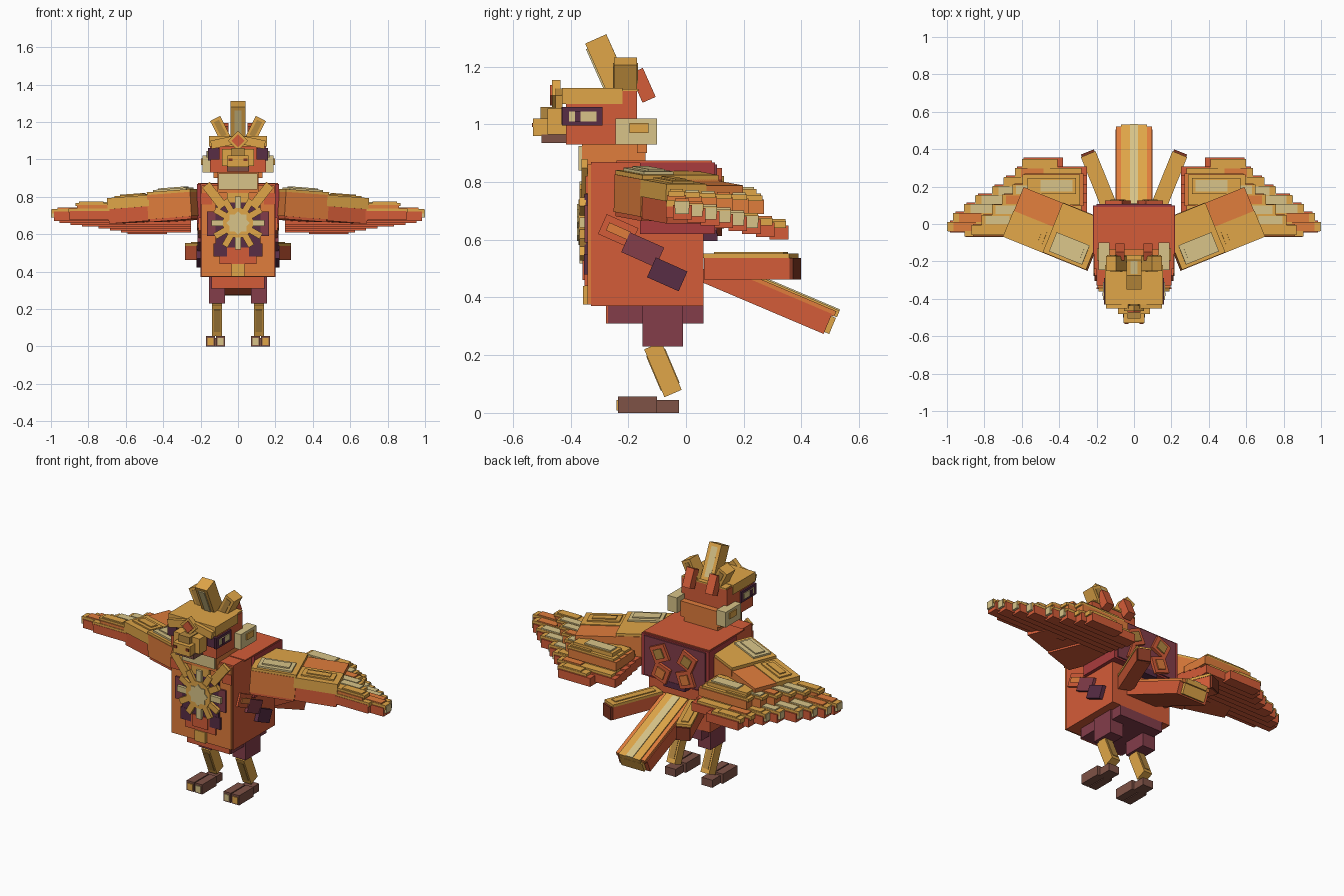
import bpy, math
from mathutils import Vector, Euler

if "Cube" in bpy.data.objects:
    bpy.data.objects.remove(bpy.data.objects["Cube"])

def lin(c):
    c /= 255
    return c / 12.92 if c < 0.04045 else ((c + 0.055) / 1.055) ** 2.4

COLOURS = {
    "red": (212, 92, 56), "orange": (224, 125, 60), "gold": (224, 166, 72),
    "cream": (216, 196, 136), "dark_gold": (180, 136, 64), "maroon": (170, 60, 61),
    "plum": (131, 61, 74), "dark_plum": (88, 45, 69), "brown": (126, 82, 70),
    "rust": (130, 55, 35)}
M = {}
for n, c in COLOURS.items():
    M[n] = bpy.data.materials.new(n)
    M[n].diffuse_color = (*[lin(v) for v in c], 1)

FACES = [(0, 1, 3, 2), (4, 6, 7, 5), (0, 4, 5, 1), (2, 3, 7, 6), (0, 2, 6, 4), (1, 5, 7, 3)]

def make(name, verts, mat):
    me = bpy.data.meshes.new(name)
    me.from_pydata(verts, [], FACES)
    me.materials.append(M[mat])
    bpy.context.collection.objects.link(bpy.data.objects.new(name, me))

def block(name, centre, size, mat, rot=(0, 0, 0), mirror=False, off=(0, 0, 0)):
    """Box turned by degrees; off shifts it along its own turned axes."""
    r = Euler([math.radians(a) for a in rot]).to_matrix()
    vs = [Vector(centre) + r @ (Vector((x * size[0] / 2, y * size[1] / 2, z * size[2] / 2)) + Vector(off))
          for x in (-1, 1) for y in (-1, 1) for z in (-1, 1)]
    if not mirror:
        make(name, vs, mat)
        return
    make(name + "_right", vs, mat)
    # mirrored corners, reordered so the faces still point outwards
    ms = [Vector((-v.x, v.y, v.z)) for v in vs]
    make(name + "_left", ms[4:] + ms[:4], mat)

def span(name, x, y, z, mat, mirror=False):
    """Upright box from its limits on each axis."""
    block(name, [(a[0] + a[1]) / 2 for a in (x, y, z)], [a[1] - a[0] for a in (x, y, z)], mat, mirror=mirror)

# Body
span("body", (-.2, .2), (-.33, .06), (.37, .87), "red")
span("chest_panel", (-.195, .195), (-.342, -.33), (.375, .86), "orange")
span("shoulder_block", (-.22, .22), (-.16, .1), (.62, .868), "maroon")
span("shoulder_cap", (-.215, .215), (-.24, .09), (.866, .874), "red")
span("back_panel", (-.2, .2), (.1, .108), (.63, .86), "plum")
span("hips", (-.145, .145), (-.27, .06), (.31, .37), "plum")
span("hip_front", (-.14, .14), (-.278, -.27), (.31, .37), "red")
for z, x, tilt, mat in ((.785, .09, 25, "dark_gold"), (.675, .08, -20, "orange")):
    block("back_plate", (x, .115, z), (.1, .02, .095), "red", (0, tilt, 0), True)
    block("back_plate_inlay", (x, .127, z), (.055, .01, .055), mat, (0, tilt, 0), True)
span("tail_root", (-.07, .07), (.06, .11), (.595, .63), "dark_plum")

# Side bands: thin overlapping plates
for y, z, x, l, mat in ((-.235, .63, .206, .12, "red"), (-.15, .565, .212, .13, "plum"),
                        (-.065, .48, .218, .12, "dark_plum")):
    block("side_band", (x - .01, y, z), (.03, l, .075), mat, (-24, 0, 0), True)
block("side_band_inlay", (.213, -.235, .63), (.008, .08, .03), "orange", (-24, 0, 0), True)

# Chest medallion
span("medallion_back", (-.12, .12), (-.352, -.34), (.53, .78), "dark_plum")
span("medallion_side", (.12, .165), (-.352, -.34), (.59, .72), "plum", True)
span("medallion_upper_red", (.14, .2), (-.348, -.34), (.76, .82), "red", True)
for i in range(12):
    a = i * 30
    block("medallion_ray", (0, -.358, .66), (.034, .022, .075), "cream" if i % 3 == 0 else "gold",
          (0, a, 0), off=(0, 0, .105))
    block("medallion_ring", (0, -.362, .66), (.042, .022, .03), "gold", (0, a, 0), off=(0, 0, .064))
for a in (0, 45):
    block("medallion_core", (0, -.366, .66), (.09, .022, .09), "cream", (0, a, 0))
block("collar_strap", (.125, -.352, .805), (.05, .02, .15), "gold", (0, 38, 0), True)
span("collar_plate", (-.06, .06), (-.355, -.33), (.77, .84), "gold")
span("belly_plate", (-.1, .1), (-.352, -.33), (.44, .53), "red")
span("belly_side", (.06, .13), (-.353, -.33), (.48, .55), "dark_plum", True)
span("belly_band", (-.05, .05), (-.358, -.33), (.46, .53), "red")
span("belly_drop", (-.035, .035), (-.357, -.33), (.375, .44), "gold")

# Neck and head
span("neck", (-.11, .11), (-.36, -.14), (.82, .94), "orange")
span("bib", (-.105, .105), (-.372, -.36), (.84, .925), "cream")
span("head", (-.15, .15), (-.415, -.17), (.93, 1.115), "red")
span("brow_cap", (-.155, .155), (-.43, -.22), (1.07, 1.125), "gold")
span("crown_plate", (-.145, .145), (-.22, -.165), (1.115, 1.123), "gold")
span("eye_patch", (.145, .16), (-.43, -.29), (.995, 1.06), "dark_plum", True)
span("eye", (.16, .165), (-.405, -.31), (1.01, 1.045), "cream", True)
span("pupil", (.165, .169), (-.385, -.365), (1.01, 1.045), "dark_plum", True)
span("eye_front", (.1, .15), (-.432, -.41), (1.0, 1.06), "dark_plum", True)
span("ear", (.13, .19), (-.245, -.1), (.93, 1.02), "cream", True)
span("ear_inlay", (.19, .197), (-.195, -.13), (.97, 1.005), "gold", True)
span("nape", (-.13, .13), (-.17, -.135), (.9, .99), "orange")

# Beak
span("beak_base", (-.085, .085), (-.48, -.41), (.965, 1.055), "gold")
span("beak_tip", (-.055, .055), (-.53, -.48), (.96, 1.02), "gold")
span("beak_ridge", (-.035, .035), (-.505, -.41), (1.02, 1.06), "dark_gold")
span("beak_lower", (-.06, .06), (-.5, -.41), (.935, .965), "brown")
span("nostril", (.03, .05), (-.534, -.53), (.99, 1.005), "rust", True)

# Forehead jewel
block("jewel_frame", (0, -.45, 1.1), (.075, .03, .075), "gold", (0, 45, 0))
block("jewel", (0, -.467, 1.1), (.05, .01, .05), "red", (0, 45, 0))
block("jewel_wing", (.085, -.44, 1.09), (.12, .025, .045), "gold", (0, 12, 0), True)

# Crest
block("crest_centre", (0, -.27, 1.2), (.08, .08, .21), "gold", (24, 0, 0))
block("crest_stripe", (0, -.273, 1.2), (.04, .086, .17), "cream", (24, 0, 0))
block("crest_side", (.095, -.21, 1.165), (.06, .08, .12), "gold", (0, 27, 0), True)
block("crest_side_inlay", (.095, -.21, 1.165), (.03, .086, .09), "dark_gold", (0, 27, 0), True)
block("crest_rear", (.075, -.15, 1.135), (.05, .05, .11), "red", (24, 0, 0), True)

# Legs and feet
span("thigh", (.07, .155), (-.15, -.01), (.23, .37), "plum", True)
block("shin", (.112, -.08, .15), (.055, .065, .18), "gold", (23, 0, 0), True)
block("shin_inlay", (.112, -.08, .15), (.035, .071, .13), "dark_gold", (23, 0, 0), True)
span("foot_heel", (.085, .155), (-.11, -.025), (0, .045), "brown", True)
for x0, x1, mat in ((.07, .117, "cream"), (.123, .172, "gold")):
    span("toe", (x0, x1), (-.235, -.1), (0, .057), "brown", True)
    span("claw", (x0 + .008, x1 - .008), (-.24, -.235), (.008, .045), mat, True)

# Tail
T = dict(centre=(0, .275, .4), rot=(-23, 0, 0))
block("tail_centre", size=(.2, .47, .075), mat="red", **T)
block("tail_top", size=(.19, .48, .02), mat="orange", off=(0, .005, .042), **T)
block("tail_rib", size=(.14, .49, .025), mat="gold", off=(0, .01, .046), **T)
block("tail_stripe", size=(.045, .48, .02), mat="cream", off=(0, .015, .053), **T)
block("tail_end", size=(.15, .02, .06), mat="gold", off=(0, .243, 0), **T)
S = dict(centre=(.185, .225, .5), rot=(0, 0, -22), mirror=True)
block("side_tail", size=(.08, .32, .075), mat="red", **S)
block("side_tail_top", size=(.085, .32, .015), mat="gold", off=(0, 0, .045), **S)
block("side_tail_rib", size=(.04, .26, .008), mat="gold", off=(0, 0, .054), **S)
block("side_tail_end", size=(.075, .025, .075), mat="rust", off=(0, .16, 0), **S)

# Wing arms, swept back: a thick inner part and a lower, thinner outer part
W = dict(centre=(.42, -.025, .74), rot=(0, 4, 22), mirror=True)
block("wing_arm_inner", size=(.25, .29, .13), mat="orange", off=(-.115, 0, .005), **W)
block("wing_arm_inner_under", size=(.24, .28, .02), mat="red", off=(-.115, 0, -.065), **W)
block("wing_arm_inner_top", size=(.25, .285, .02), mat="gold", off=(-.115, 0, .075), **W)
block("wing_arm_inner_inlay", size=(.19, .11, .012), mat="cream", off=(-.115, -.07, .089), **W)
block("wing_arm_inner_ridge", size=(.15, .06, .01), mat="cream", off=(-.115, -.07, .097), **W)
block("wing_arm_outer", size=(.23, .28, .085), mat="red", off=(.125, 0, -.025), **W)
block("wing_arm_outer_top", size=(.235, .285, .05), mat="orange", off=(.12, 0, .04), **W)
block("wing_arm_outer_front", size=(.24, .15, .06), mat="gold", off=(.12, -.07, .04), **W)
block("wing_arm_outer_inlay", size=(.18, .08, .012), mat="gold", off=(.12, -.07, .072), **W)
block("wing_arm_outer_ridge", size=(.13, .04, .012), mat="gold", off=(.12, -.07, .078), **W)

# Flight feathers: long slats whose tips step back towards the rear
TIPS = ("orange", "orange", "cream", "cream", "cream", "gold", "orange", "gold")
for i in range(8):
    t = i / 7
    y = -.01 + .335 * t
    tip = .6 if i == 7 else .995 - .06 * i + (.03 if 0 < i < 4 else 0)
    z = .7 - .07 * t
    root = .38 if i == 7 else .5 if i < 2 else .25
    span("feather", (root, tip - .01), (y - .035, y + .03), (z - .03, z + .02), "red", True)
    span("feather_top", (root + .03, tip), (y - .03, y + .022), (z + .01, z + .035), "gold", True)
    span("feather_tip", (tip - .15, tip - .03), (y - .028, y + .02), (z + .03, z + .042), TIPS[i], True)
    if i < 6:
        span("feather_end", (tip - .01, tip + .004), (y - .028, y + .02), (z - .01, z + .032), "cream", True)

# Covert feathers layered above the flight feathers
for i in range(6):
    t = i / 5
    y = -.03 + .27 * t
    tip = .86 - .055 * i
    z = .735 - .015 * t
    root = .44 if i < 3 else .27
    span("covert", (root, tip), (y - .035, y + .03), (z - .03, z + .02), "orange", True)
    span("covert_top", (root + .02, tip + .01), (y - .03, y + .025), (z + .015, z + .033), "gold", True)
    span("covert_inlay", (tip - .14, tip - .01), (y - .025, y + .02), (z + .03, z + .04),
         ("gold", "cream", "cream", "orange", "cream", "gold")[i], True)

# Upper covert behind the arm
span("upper_covert", (.31, .57), (.16, .245), (.73, .775), "gold", True)
span("upper_covert_inlay", (.33, .5), (.175, .235), (.77, .783), "cream", True)
span("wing_tip_front", (.64, .9), (-.07, -.03), (.675, .725), "red", True)
span("wing_tip_front_top", (.66, .905), (-.068, -.03), (.715, .738), "gold", True)

for m in bpy.data.materials:
    if m.users and not m.is_grease_pencil:
        m.use_nodes = True
        m.node_tree.nodes["Principled BSDF"].inputs["Base Color"].default_value = m.diffuse_color
